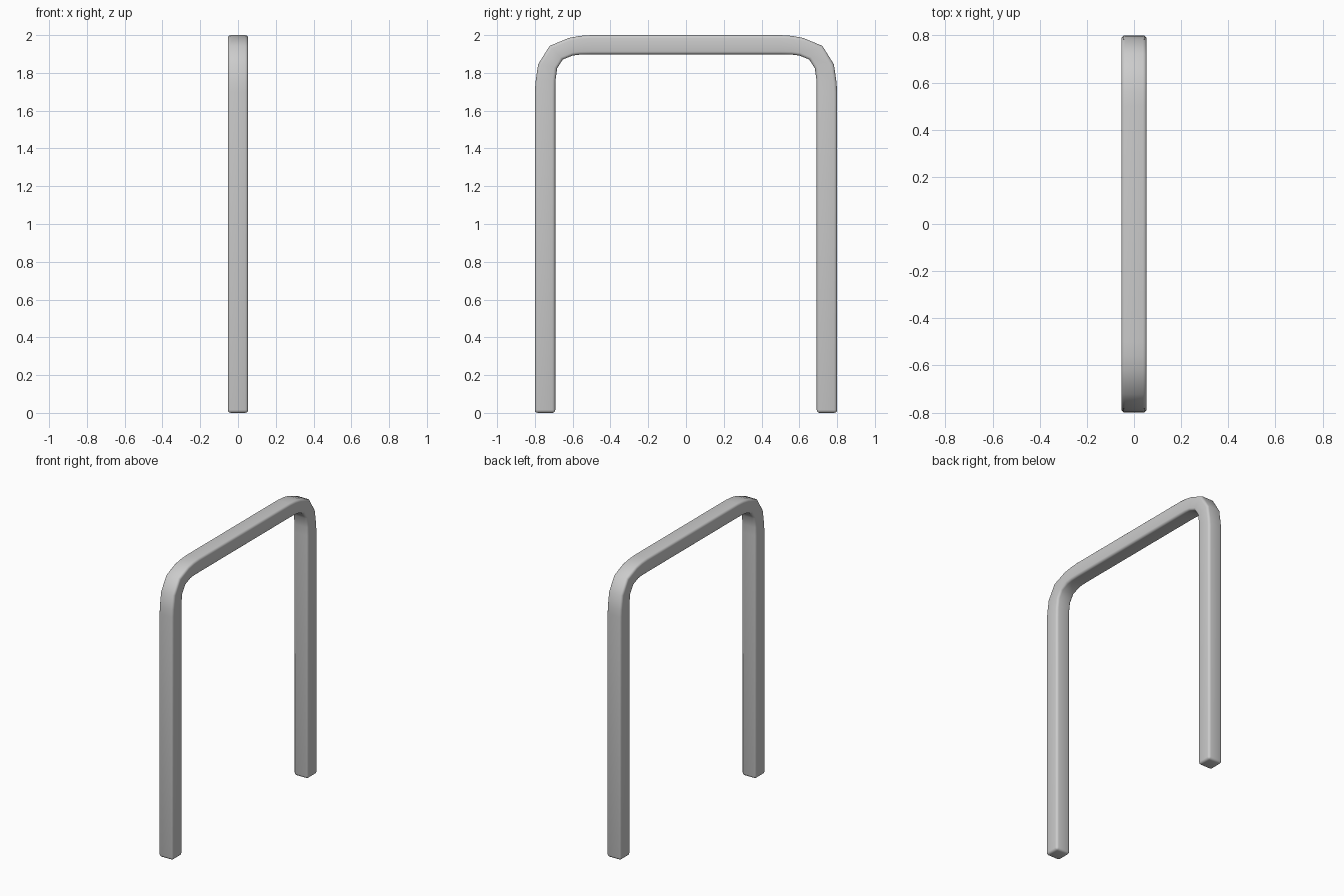
import bpy, bmesh

if "Cube" in bpy.data.objects:
    bpy.data.objects.remove(bpy.data.objects["Cube"])

HALF_W = 0.054
# Paired outer / inner profile points (y, z), from foot to top bar
outer = [(0.80, 0), (0.80, 1.70), (0.797, 1.75), (0.783, 1.845), (0.722, 1.943),
         (0.62, 1.985), (0.56, 1.996), (0.50, 2.0)]
inner = [(0.692, 0), (0.692, 1.70), (0.691, 1.76), (0.682, 1.825), (0.652, 1.871),
         (0.60, 1.892), (0.56, 1.897), (0.50, 1.898)]
half = list(zip(outer, inner))
stations = half + [((-o[0], o[1]), (-i[0], i[1])) for o, i in reversed(half)]

# Bent square tube: one four-cornered ring per station
bm = bmesh.new()
rings = []
for (oy, oz), (iy, iz) in stations:
    rings.append([bm.verts.new(p) for p in (
        (-HALF_W, oy, oz), (HALF_W, oy, oz), (HALF_W, iy, iz), (-HALF_W, iy, iz))])
for a, b in zip(rings, rings[1:]):
    for k in range(4):
        n = (k + 1) % 4
        bm.faces.new((a[k], a[n], b[n], b[k]))
bm.faces.new(rings[0])
bm.faces.new(rings[-1])
bmesh.ops.recalc_face_normals(bm, faces=bm.faces)
mesh = bpy.data.meshes.new("arch_frame")
bm.to_mesh(mesh)
bm.free()
frame = bpy.data.objects.new("arch_frame", mesh)
bpy.context.collection.objects.link(frame)

# Softly rounded long edges and feet
bevel = frame.modifiers.new("rounded_edges", 'BEVEL')
bevel.width = 0.016
bevel.segments = 3
bevel.limit_method = 'ANGLE'
bevel.angle_limit = 1.0

bpy.context.view_layer.objects.active = frame
frame.select_set(True)
bpy.ops.object.modifier_apply(modifier=bevel.name)
bpy.ops.object.shade_smooth_by_angle(angle=0.7)
